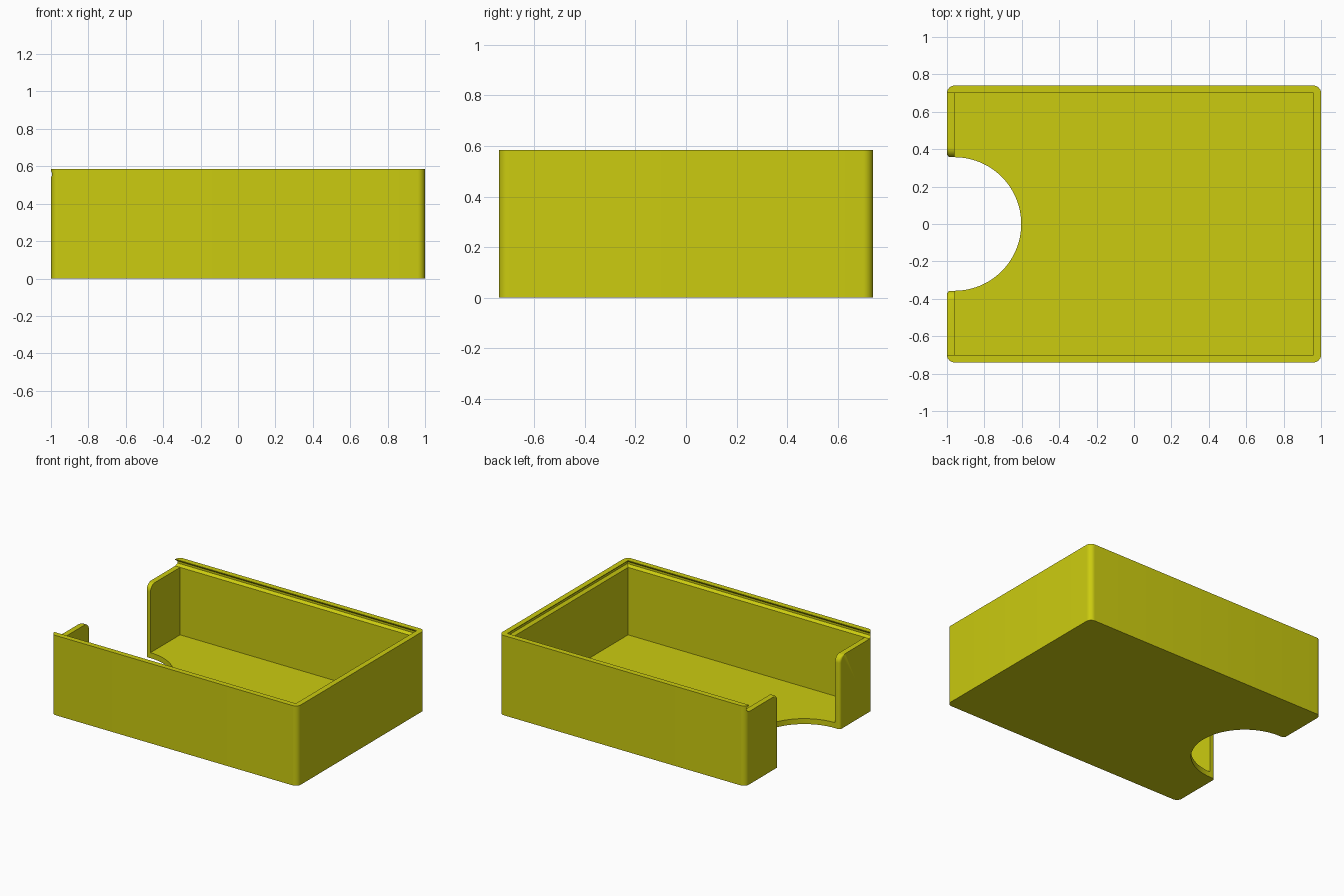
import bpy, bmesh, math

cube = bpy.data.objects.get("Cube")
if cube:
    bpy.data.objects.remove(cube, do_unlink=True)

HX, HY, H = 1.0, 0.74, 0.585      # outer half sizes and height
WALL = 0.04
IX, IY = HX - WALL, HY - WALL     # inner half sizes
LEDGE = 0.535                     # bottom of the lid groove
R = 0.357                         # thumb notch radius

yellow = bpy.data.materials.new("yellow plastic")
yellow.use_nodes = True
yellow.diffuse_color = (0.6, 0.6, 0.005, 1)
yellow.node_tree.nodes["Principled BSDF"].inputs["Base Color"].default_value = yellow.diffuse_color


def loft(name, rings):
    """Solid skinned through a stack of (outline, z) rings."""
    bm = bmesh.new()
    loops = [[bm.verts.new((x, y, z)) for x, y in pts] for pts, z in rings]
    for a, b in zip(loops, loops[1:]):
        for i in range(len(a)):
            j = (i + 1) % len(a)
            bm.faces.new((a[i], a[j], b[j], b[i]))
    bm.faces.new(loops[0])
    bm.faces.new(loops[-1])
    bmesh.ops.recalc_face_normals(bm, faces=bm.faces)
    mesh = bpy.data.meshes.new(name)
    bm.to_mesh(mesh)
    bm.free()
    mesh.materials.append(yellow)
    obj = bpy.data.objects.new(name, mesh)
    bpy.context.collection.objects.link(obj)
    return obj


def arc(cx, cy, r, start, end, n):
    steps = [math.radians(start + (end - start) * i / n) for i in range(n + 1)]
    return [(cx + r * math.cos(t), cy + r * math.sin(t)) for t in steps]


def rect(x0, x1, y):
    return [(x0, -y), (x1, -y), (x1, y), (x0, y)]


def opening(w):
    """Plan of the end wall opening, flared at its outer edge."""
    r = 0.02
    half = [(-IX + 0.005, w)] + arc(-HX + r, w + r, r, 270, 180, 6) + [(-HX - 0.1, w + r)]
    return half + [(x, -y) for x, y in reversed(half)]


# Outer block with rounded upright corners
outline = []
for k, (sx, sy) in enumerate([(1, 1), (-1, 1), (-1, -1), (1, -1)]):
    outline += arc(sx * IX, sy * IY, WALL, 90 * k, 90 * k + 90, 10)
box = loft("sliding_lid_box", [(outline, 0), (outline, H)])

# Cavity
cavity = loft("cavity_cutter", [(rect(-IX, IX, IY), WALL), (rect(-IX, IX, IY), 0.55)])

# Lid groove: undercut on three sides, open at the notched end
groove = [(0, LEDGE), (0.02, 0.55), (0.02, 0.565), (0, 0.58), (0, 0.65)]
slot = loft("lid_slot_cutter", [(rect(-HX - 0.1, IX + d, IY + d), z) for d, z in groove])

# Round thumb notch through the floor
circle = arc(-IX, 0, R, 0, 360, 96)[:-1]
notch = loft("thumb_notch_cutter", [(circle, -0.1), (circle, 0.7)])

# End wall opening with rounded top corners
top_round = arc(R + 0.05, LEDGE - 0.05, 0.05, 180, 90, 10)
levels = [(R, -0.1)] + top_round + [(R + 0.05, 0.7)]
gap = loft("end_opening_cutter", [(opening(w), z) for w, z in levels])

bpy.ops.object.select_all(action='DESELECT')
bpy.context.view_layer.objects.active = box
box.select_set(True)
for cutter in (cavity, slot, notch, gap):
    cutter.hide_render = True
    mod = box.modifiers.new(cutter.name, 'BOOLEAN')
    mod.operation = 'DIFFERENCE'
    mod.solver = 'EXACT'
    mod.object = cutter
    bpy.ops.object.modifier_apply(modifier=mod.name)
    bpy.data.objects.remove(cutter, do_unlink=True)

bpy.ops.object.shade_smooth_by_angle(angle=math.radians(30))
